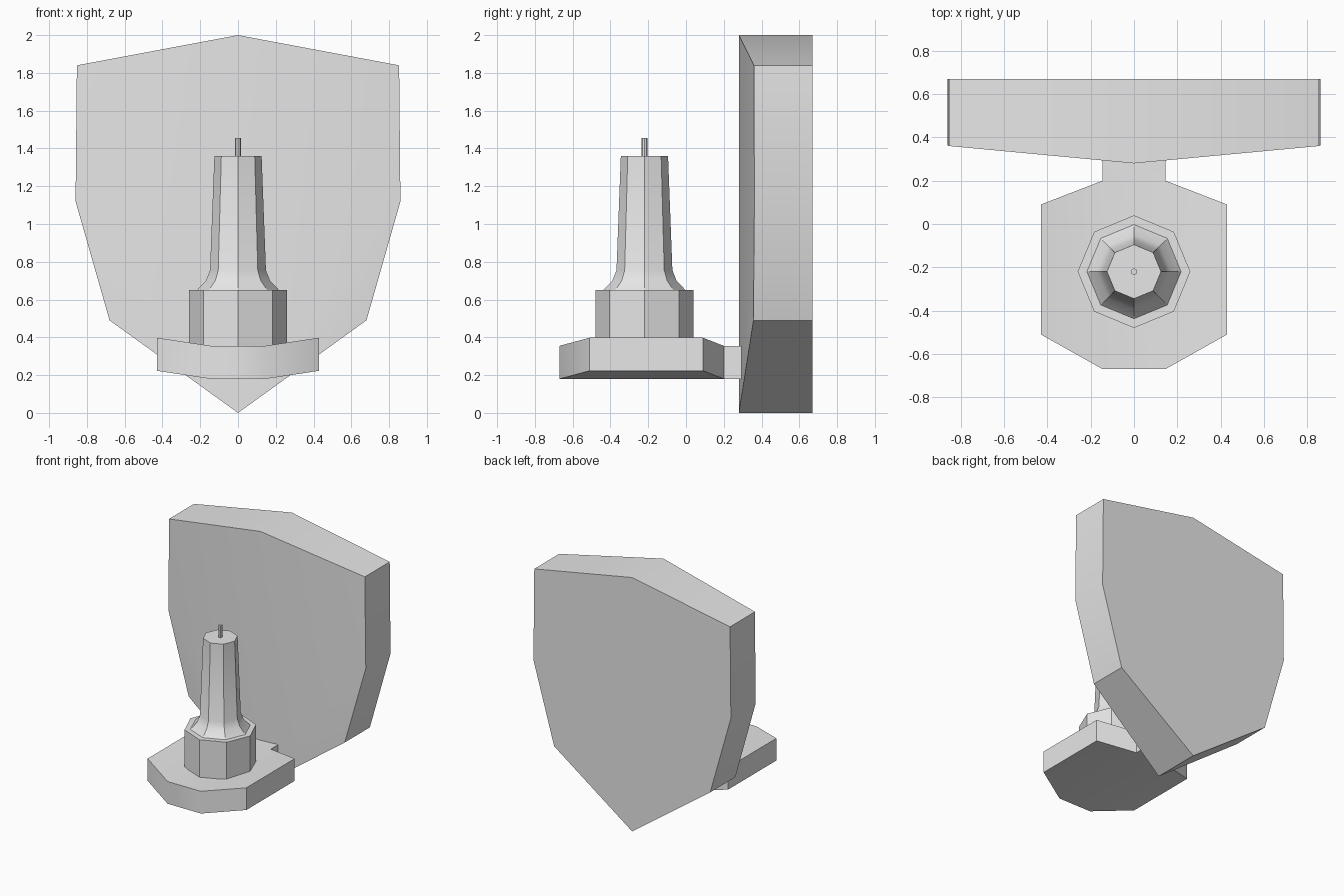
import bpy, bmesh, math

cube = bpy.data.objects.get("Cube")
if cube:
    bpy.data.objects.remove(cube, do_unlink=True)

# Single plain grey
grey = bpy.data.materials.new("plain grey")
grey.use_nodes = True
grey.diffuse_color = (0.8, 0.8, 0.8, 1)
grey.node_tree.nodes["Principled BSDF"].inputs["Base Color"].default_value = (0.8, 0.8, 0.8, 1)

AXIS_Y = -0.22  # centre line of the candle and cup


def finish(bm, name):
    """Weld, orient and smooth the gentle bends, keeping hard edges sharp."""
    bmesh.ops.remove_doubles(bm, verts=bm.verts, dist=1e-4)
    bmesh.ops.recalc_face_normals(bm, faces=bm.faces)
    for face in bm.faces:
        face.smooth = True
    for edge in bm.edges:
        edge.smooth = edge.calc_face_angle(0) < math.radians(30)
    mesh = bpy.data.meshes.new(name)
    bm.to_mesh(mesh)
    bm.free()
    mesh.materials.append(grey)
    obj = bpy.data.objects.new(name, mesh)
    bpy.context.collection.objects.link(obj)
    return obj


def slab(bm, lower, upper, sides):
    """Join two matching outlines; sides lists which edges get a wall."""
    a = [bm.verts.new(p) for p in lower]
    b = [bm.verts.new(p) for p in upper]
    bm.faces.new(a)
    bm.faces.new(b)
    for i in sides:
        j = (i + 1) % len(a)
        bm.faces.new((a[i], a[j], b[j], b[i]))


def turned(name, profile, sides=8):
    """Faceted turned part from (radius, height) rings."""
    bm = bmesh.new()
    rings = []
    for r, z in profile:
        angles = [math.tau * i / sides for i in range(sides)]
        rings.append([bm.verts.new((r * math.cos(t), AXIS_Y + r * math.sin(t), z))
                      for t in angles])
    for low, high in zip(rings, rings[1:]):
        for i in range(sides):
            j = (i + 1) % sides
            bm.faces.new((low[i], low[j], high[j], high[i]))
    bm.faces.new(rings[0])
    bm.faces.new(rings[-1])
    return finish(bm, name)


# Shield-shaped back plate with a front folded gently along the middle
bm = bmesh.new()
outline = [(0, 0), (0.68, 0.49), (0.86, 1.12), (0.853, 1.84), (0, 2)]
front_y = [0.28, 0.357, 0.362, 0.36, 0.28]
for s in (-1, 1):
    front = [bm.verts.new((s * x, y, z)) for (x, z), y in zip(outline, front_y)]
    back = [bm.verts.new((s * x, 0.67, z)) for x, z in outline]
    for i in range(1, 4):
        bm.faces.new((front[0], front[i], front[i + 1]))
    bm.faces.new(back)
    for i in range(4):
        bm.faces.new((front[i], front[i + 1], back[i + 1], back[i]))
finish(bm, "back_plate")

# Drip tray: low middle strip running into the neck, raised wings either side
bm = bmesh.new()
strip = [(-0.145, -0.67), (0.145, -0.67), (0.145, 0.2), (0.145, 0.295),
         (-0.145, 0.295), (-0.145, 0.2)]
slab(bm, [(x, y, 0.18) for x, y in strip], [(x, y, 0.355) for x, y in strip], (0, 2, 3, 4))
for s in (-1, 1):
    wing = [(0.145, -0.67, 0), (0.43, -0.51, 0.043), (0.43, 0.09, 0.043), (0.145, 0.2, 0)]
    slab(bm, [(s * x, y, 0.18 + h) for x, y, h in wing],
         [(s * x, y, 0.355 + h) for x, y, h in wing], (0, 1, 2))
finish(bm, "drip_tray_and_neck")

# Candle cup, tapering candle with a flared foot, and wick
turned("candle_cup", [(0.26, 0.34), (0.26, 0.65)])
turned("candle", [(0.222, 0.645), (0.17, 0.70), (0.148, 0.755), (0.125, 1.36)])
turned("wick", [(0.015, 1.35), (0.015, 1.455)])
